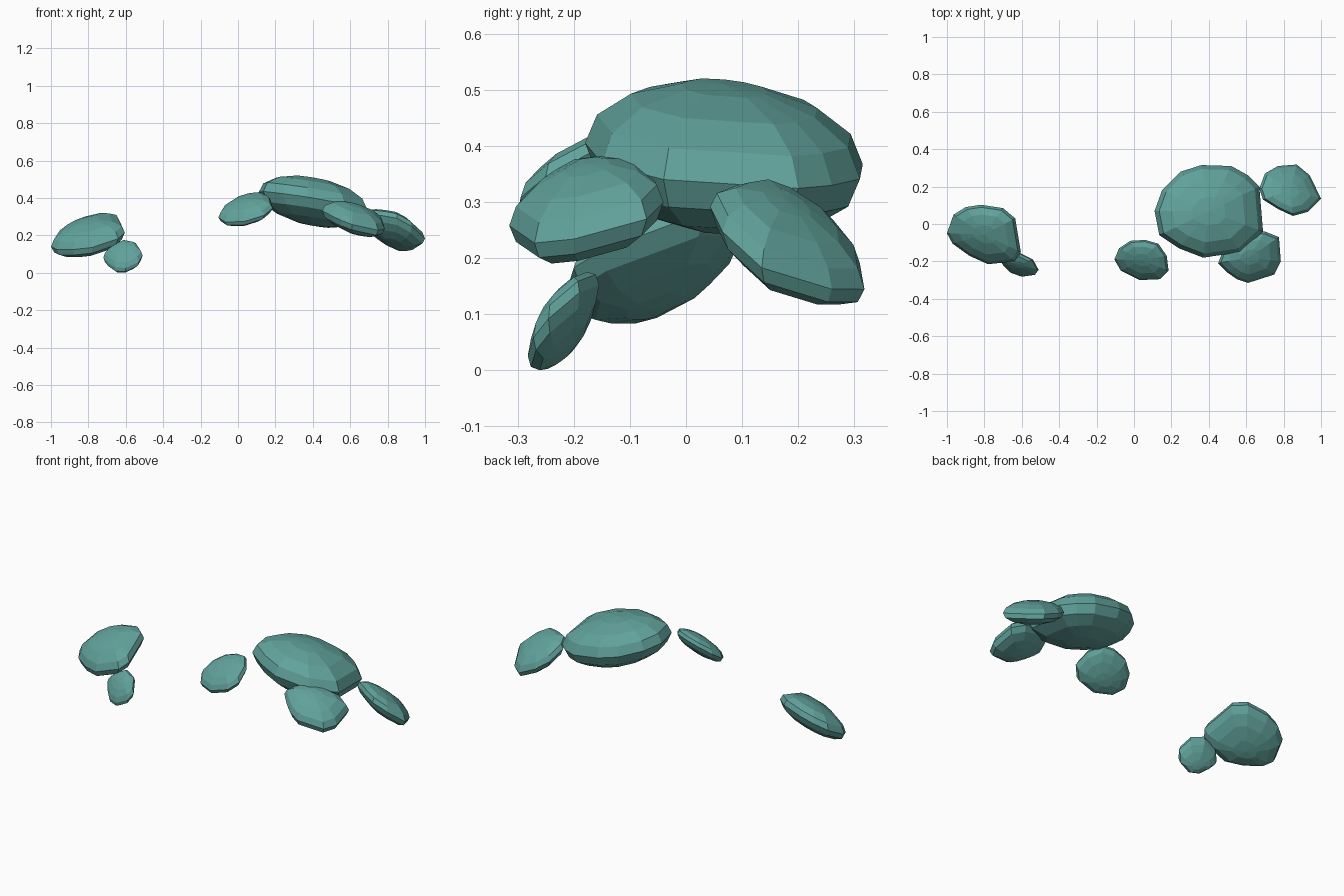
import bpy, bmesh, math

if "Cube" in bpy.data.objects:
    bpy.data.objects.remove(bpy.data.objects["Cube"])

teal = bpy.data.materials.new("teal_green")
teal.diffuse_color = (0.12, 0.36, 0.33, 1)
teal.use_nodes = True
teal.node_tree.nodes["Principled BSDF"].inputs["Base Color"].default_value = teal.diffuse_color

LATITUDES = [-72, -48, -24, 0, 24, 48, 72]


def pad(name, z_min, z_max, slope_x, slope_y, thick, outline):
    """Flat-faced lens: plan outline shrunk towards both poles, tilted by two slopes."""
    xs, ys = zip(*outline)
    cx, cy = (min(xs) + max(xs)) / 2, (min(ys) + max(ys)) / 2
    bm = bmesh.new()

    def vert(dx, dy, h):
        return bm.verts.new((cx + dx, cy + dy, slope_x * dx + slope_y * dy + thick * h))

    rings = []
    for lat in LATITUDES:
        a = math.radians(lat)
        rings.append([vert((x - cx) * math.cos(a), (y - cy) * math.cos(a), math.sin(a))
                      for x, y in outline])
    bottom, top = vert(0, 0, -1), vert(0, 0, 1)
    n = len(outline)
    for i in range(n):
        j = (i + 1) % n
        for lo, hi in zip(rings, rings[1:]):
            bm.faces.new((lo[i], lo[j], hi[j], hi[i]))
        bm.faces.new((bottom, rings[0][j], rings[0][i]))
        bm.faces.new((top, rings[-1][i], rings[-1][j]))
    # fit the height range exactly
    zs = [v.co.z for v in bm.verts]
    k = (z_max - z_min) / (max(zs) - min(zs))
    base = min(zs)
    for v in bm.verts:
        v.co.z = z_min + (v.co.z - base) * k
    bmesh.ops.recalc_face_normals(bm, faces=bm.faces)
    me = bpy.data.meshes.new(name)
    bm.to_mesh(me)
    bm.free()
    me.materials.append(teal)
    bpy.context.collection.objects.link(bpy.data.objects.new(name, me))


# right-hand cluster: large crown pad with two side pads
pad("crown_pad", 0.24, 0.52, -0.17, -0.08, 0.13,
    [(.11, .07), (.15, .18), (.25, .28), (.36, .315), (.52, .31), (.61, .26),
     (.67, .2), (.69, -.04), (.57, -.15), (.37, -.18), (.24, -.13), (.135, -.06)])
pad("front_pad", 0.19, 0.383, -0.3, 0.25, 0.077,
    [(.45, -.21), (.5, -.26), (.55, -.295), (.61, -.315), (.75, -.27), (.785, -.2),
     (.775, -.07), (.70, -.04), (.57, -.06), (.48, -.13)])
pad("back_pad", 0.117, 0.34, -0.37, -0.45, 0.066,
    [(.67, .19), (.70, .27), (.77, .31), (.87, .318), (.94, .26), (1, .135),
     (.93, .065), (.85, .043), (.77, .08), (.69, .13)])

# middle pad
pad("middle_pad", 0.25, 0.43, 0.28, 0.55, 0.057,
    [(-.105, -.19), (-.08, -.13), (-.02, -.09), (.06, -.085), (.13, -.105),
     (.175, -.17), (.185, -.25), (.14, -.295), (.03, -.3), (-.07, -.25)])

# left-hand cluster
pad("left_pad", 0.083, 0.32, 0.28, 0.4, 0.083,
    [(-1, -.05), (-.965, .05), (-.9, .09), (-.82, .103), (-.7, .085), (-.635, .03),
     (-.605, -.15), (-.64, -.2), (-.78, -.215), (-.88, -.17), (-.97, -.105)])
pad("small_low_pad", 0.0, 0.175, 0.35, 1.12, 0.067,
    [(-.72, -.19), (-.69, -.165), (-.61, -.155), (-.54, -.19), (-.51, -.245),
     (-.53, -.272), (-.6, -.282), (-.66, -.26), (-.7, -.22)])
